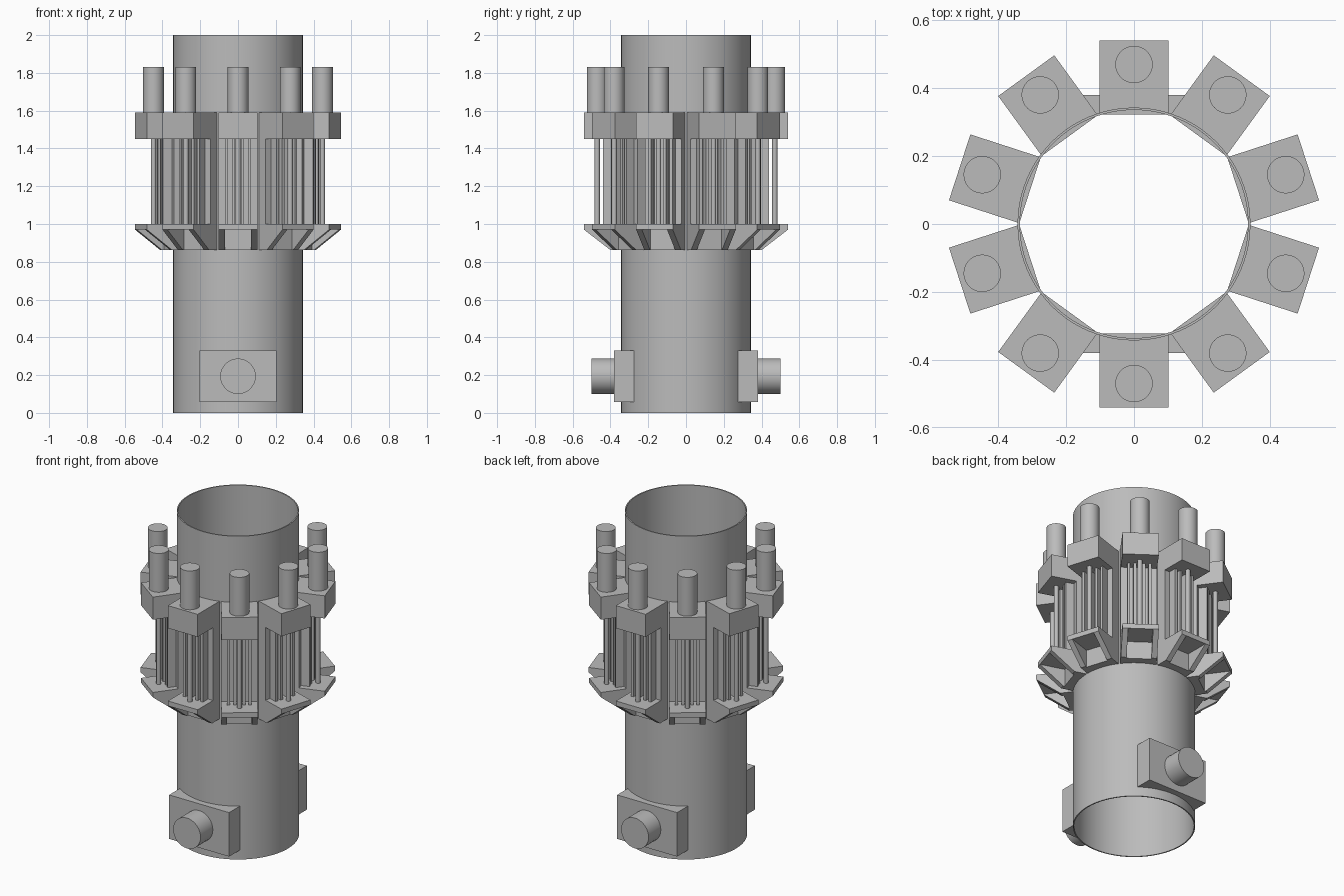
import bpy, bmesh, math
from mathutils import Matrix

if "Cube" in bpy.data.objects:
    bpy.data.objects.remove(bpy.data.objects["Cube"], do_unlink=True)

metal = bpy.data.materials.new("grey_metal")
metal.use_nodes = True
GREY = (0.5, 0.5, 0.5, 1)
metal.diffuse_color = GREY
metal.node_tree.nodes["Principled BSDF"].inputs["Base Color"].default_value = GREY

COUNT = 10
TUBE_R, TUBE_IN = 0.343, 0.336


def finish(bm, name, angle=0.0, smooth=False):
    """Turn a bmesh into a named object rotated about the z axis."""
    bmesh.ops.recalc_face_normals(bm, faces=bm.faces)
    mesh = bpy.data.meshes.new(name)
    bm.to_mesh(mesh)
    bm.free()
    mesh.materials.append(metal)
    ob = bpy.data.objects.new(name, mesh)
    bpy.context.collection.objects.link(ob)
    ob.rotation_euler.z = angle
    if smooth:
        bpy.ops.object.select_all(action='DESELECT')
        ob.select_set(True)
        bpy.context.view_layer.objects.active = ob
        bpy.ops.object.shade_smooth_by_angle(angle=math.radians(35))
    return ob


def add_box(bm, x0, x1, y0, y1, z0, z1):
    size = Matrix.Diagonal((x1 - x0, y1 - y0, z1 - z0, 1))
    centre = Matrix.Translation(((x0 + x1) / 2, (y0 + y1) / 2, (z0 + z1) / 2))
    bmesh.ops.create_cube(bm, size=1, matrix=centre @ size)


def add_prism(bm, points, offset):
    """Extrude a flat outline by an offset."""
    face = bm.faces.new([bm.verts.new(p) for p in points])
    ext = bmesh.ops.extrude_face_region(bm, geom=[face], use_keep_orig=True)
    verts = [g for g in ext["geom"] if isinstance(g, bmesh.types.BMVert)]
    bmesh.ops.translate(bm, verts=verts, vec=offset)


def add_cylinder(bm, radius, length, matrix, segments=32):
    bmesh.ops.create_cone(bm, cap_ends=True, segments=segments, radius1=radius,
                          radius2=radius, depth=length, matrix=matrix)


# Open tube: closed wall section spun around z
bm = bmesh.new()
section = [(TUBE_R, 0), (TUBE_R, 2), (TUBE_IN, 2), (TUBE_IN, 0)]
verts = [bm.verts.new((r, 0, z)) for r, z in section]
edges = [bm.edges.new((verts[i], verts[(i + 1) % 4])) for i in range(4)]
bmesh.ops.spin(bm, geom=verts + edges, cent=(0, 0, 0), axis=(0, 0, 1),
               angle=math.tau, steps=96, use_duplicate=False)
bmesh.ops.remove_doubles(bm, verts=bm.verts, dist=0.0001)
finish(bm, "main_tube", smooth=True)

# Ring of modules, each built facing +x
for i in range(COUNT):
    a = math.pi / 2 + i * math.tau / COUNT
    tag = f"_{i + 1}"

    bm = bmesh.new()
    add_box(bm, 0.322, 0.54, -0.102, 0.102, 1.45, 1.59)
    finish(bm, "top_block" + tag, a)

    # Back plate with upright fins
    bm = bmesh.new()
    add_box(bm, 0.322, 0.39, -0.102, 0.102, 0.862, 1.45)
    for y in (-0.06, -0.025, 0.025, 0.06):
        add_box(bm, 0.385, 0.44, y - 0.008, y + 0.008, 1.0, 1.45)
    finish(bm, "finned_plate" + tag, a)

    # Hollow bracket: shelf and two slanted cheeks
    bm = bmesh.new()
    add_box(bm, 0.39, 0.54, -0.102, 0.102, 0.97, 1.0)
    for y in (-0.102, 0.07):
        add_prism(bm, [(0.39, y, 0.862), (0.40, y, 0.862),
                       (0.54, y, 0.97), (0.39, y, 0.97)], (0, 0.032, 0))
    finish(bm, "lower_bracket" + tag, a)

    bm = bmesh.new()
    add_cylinder(bm, 0.014, 0.45, Matrix.Translation((0.47, 0, 1.225)), 16)
    finish(bm, "thin_rod" + tag, a, True)

    bm = bmesh.new()
    add_cylinder(bm, 0.055, 0.24, Matrix.Translation((0.47, 0, 1.71)))
    finish(bm, "top_peg" + tag, a, True)

# Side mounts at front and back, hollowed to hug the tube
HALF = 0.205
half_angle = math.asin(HALF / TUBE_R)
for name, a in (("front", -math.pi / 2), ("back", math.pi / 2)):
    arc = [half_angle * (1 - 2 * k / 16) for k in range(17)]
    outline = [(0.38, -HALF, 0.058), (0.38, HALF, 0.058)]
    outline += [(TUBE_R * math.cos(t), TUBE_R * math.sin(t), 0.058) for t in arc]
    bm = bmesh.new()
    add_prism(bm, outline, (0, 0, 0.272))
    finish(bm, name + "_mount", a)

    bm = bmesh.new()
    turn = Matrix.Translation((0.44, 0, 0.194)) @ Matrix.Rotation(math.pi / 2, 4, 'Y')
    add_cylinder(bm, 0.094, 0.12, turn)
    finish(bm, name + "_knob", a, True)
